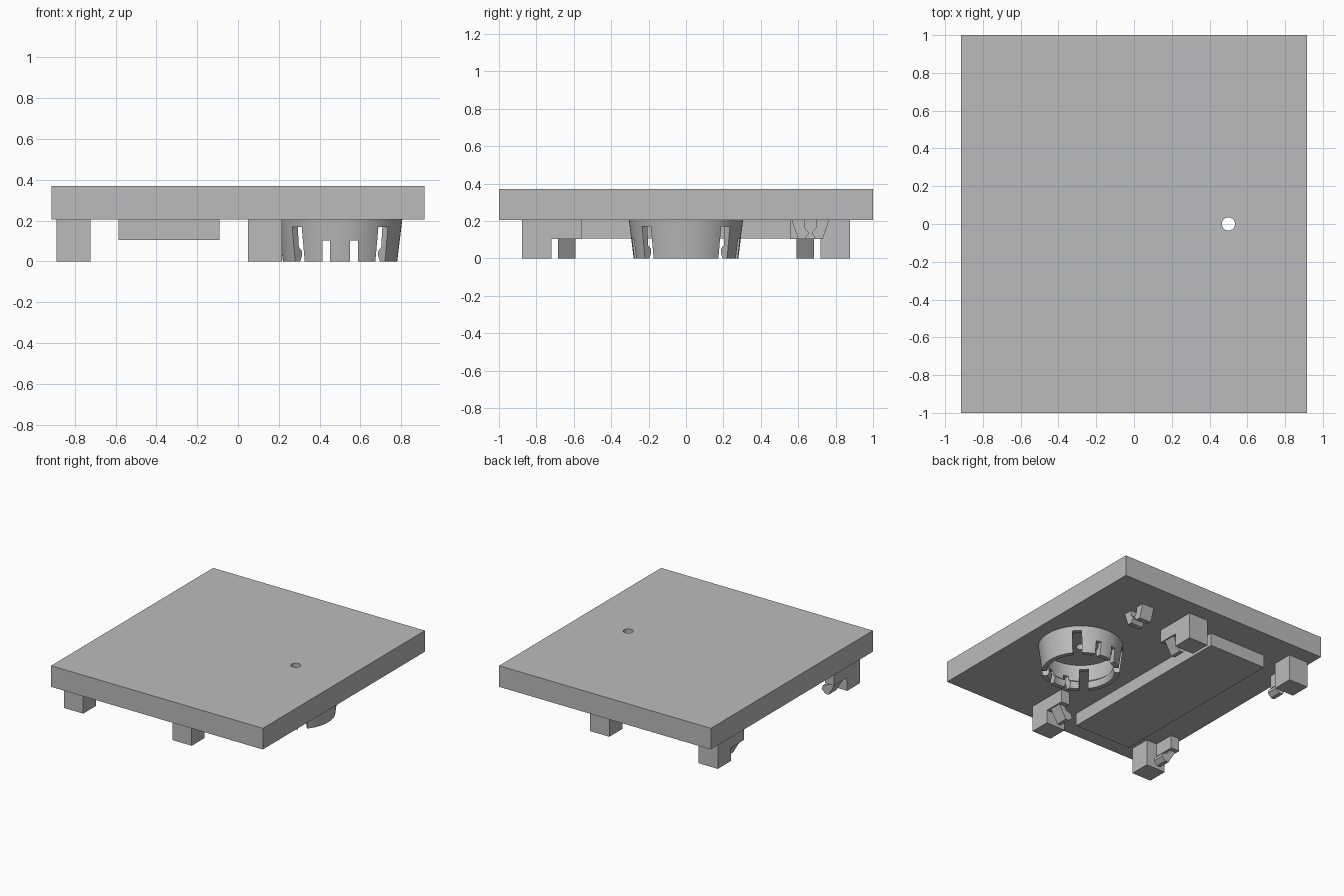
import bpy, bmesh, math
from mathutils import Matrix

if "Cube" in bpy.data.objects:
    bpy.data.objects.remove(bpy.data.objects["Cube"], do_unlink=True)

UNDER, TOP = 0.205, 0.37
RING_X = 0.5

grey = bpy.data.materials.new("plain grey")
grey.diffuse_color = (0.5, 0.5, 0.5, 1)
grey.use_nodes = True
grey.node_tree.nodes["Principled BSDF"].inputs["Base Color"].default_value = (0.5, 0.5, 0.5, 1)


def finish(name, bm):
    bmesh.ops.recalc_face_normals(bm, faces=bm.faces)
    mesh = bpy.data.meshes.new(name)
    bm.to_mesh(mesh)
    bm.free()
    obj = bpy.data.objects.new(name, mesh)
    bpy.context.collection.objects.link(obj)
    mesh.materials.append(grey)
    return obj


def add_box(bm, x, y, z, turn=None):
    """Box from three (low, high) ranges."""
    verts = bmesh.ops.create_cube(bm, size=1)["verts"]
    for v in verts:
        for i, (lo, hi) in enumerate((x, y, z)):
            v.co[i] = (lo + hi) / 2 + v.co[i] * (hi - lo)
    if turn:
        bmesh.ops.transform(bm, matrix=turn, verts=verts)


def box(name, x, y, z):
    bm = bmesh.new()
    add_box(bm, x, y, z)
    return finish(name, bm)


def extrude_profile(name, points, lo, hi, axis):
    """Extrude a (side, z) profile along the x or y axis."""
    bm = bmesh.new()
    place = (lambda p, d: (d, p[0], p[1])) if axis == "x" else (lambda p, d: (p[0], d, p[1]))
    face = bm.faces.new([bm.verts.new(place(p, lo)) for p in points])
    new = bmesh.ops.extrude_face_region(bm, geom=[face])["geom"]
    shift = (hi - lo, 0, 0) if axis == "x" else (0, hi - lo, 0)
    bmesh.ops.translate(bm, vec=shift, verts=[g for g in new if isinstance(g, bmesh.types.BMVert)])
    return finish(name, bm)


def cut(obj, cutter):
    mod = obj.modifiers.new("cut", "BOOLEAN")
    mod.operation = "DIFFERENCE"
    mod.solver = "EXACT"
    mod.object = cutter
    bpy.context.view_layer.objects.active = obj
    bpy.ops.object.modifier_apply(modifier=mod.name)
    bpy.data.objects.remove(cutter, do_unlink=True)


# Main plate with a small through hole
plate = box("plate", (-0.915, 0.915), (-1, 1), (UNDER, TOP))
bm = bmesh.new()
bmesh.ops.create_cone(bm, cap_ends=True, segments=32, radius1=0.035, radius2=0.035, depth=1,
                      matrix=Matrix.Translation((RING_X, 0, UNDER)))
cut(plate, finish("hole_cutter", bm))

# Raised pad underneath
box("pad", (-0.585, -0.09), (-0.755, 0.755), (0.105, UNDER))

# Tapered socket ring with an inner lip at its open end
profile = [(0.305, UNDER), (0.28, 0), (0.245, 0), (0.233, 0.03), (0.233, 0.05),
           (0.255, 0.07), (0.265, UNDER)]
bm = bmesh.new()
loop = [bm.verts.new((r, 0, z)) for r, z in profile]
edges = [bm.edges.new((loop[i - 1], loop[i])) for i in range(len(loop))]
bmesh.ops.spin(bm, geom=loop + edges, cent=(0, 0, 0), axis=(0, 0, 1),
               angle=math.tau, steps=64)
bmesh.ops.remove_doubles(bm, verts=bm.verts, dist=0.0005)
bmesh.ops.translate(bm, vec=(RING_X, 0, 0), verts=bm.verts)
ring = finish("socket_ring", bm)

# Tall diagonal slots, short slots at front and back
bm = bmesh.new()
for k in range(4):
    turn = Matrix.Translation((RING_X, 0, 0)) @ Matrix.Rotation(math.radians(45 + 90 * k), 4, "Z")
    add_box(bm, (0.18, 0.4), (-0.033, 0.033), (-0.1, 0.17), turn)
for sx in (-1, 1):
    for sy in (-1, 1):
        mid = RING_X + sx * 0.068
        add_box(bm, (mid - 0.019, mid + 0.019), sorted((sy * 0.18, sy * 0.4)), (-0.1, 0.103))
cut(ring, finish("slot_cutter", bm))

# Four corner brackets: post, side arm and inward leaning snap hook
for side, edge, d in (("left", 0.215, -1), ("right", -0.89, 1)):
    for end, s in (("front", -1), ("back", 1)):
        name = f"{end}_{side}_"
        inner = edge + d * 0.167
        xs = sorted((edge, inner))
        box(name + "post", xs, sorted((s * 0.718, s * 0.878)), (0, UNDER))
        box(name + "arm", sorted((edge, edge + d * 0.075)),
            sorted((s * 0.555, s * 0.718)), (0.103, UNDER))
        hook = [(0.005, 0.11), (0.055, 0.11), (0.075, 0.075), (0.12, 0.06),
                (0.13, 0.03), (0.1, 0), (0.07, 0)]
        extrude_profile(name + "hook", [(edge + d * u, z) for u, z in hook],
                        *sorted((s * 0.59, s * 0.685)), "y")

# Small two-pronged cable clip with a pinched gap
prong = [(0.1, UNDER), (0.066, 0.103), (0.03, 0.103), (0.01, 0.13),
         (0.01, 0.14), (0.03, 0.165), (0.03, UNDER)]
for name, s in (("front", -1), ("back", 1)):
    extrude_profile(f"clip_{name}_prong", [(0.665 + s * u, z) for u, z in prong],
                    0.455, 0.56, "x")

# Smooth the round wall while keeping its edges crisp
bpy.ops.object.select_all(action="DESELECT")
ring.select_set(True)
plate.select_set(True)
bpy.context.view_layer.objects.active = ring
bpy.ops.object.shade_smooth_by_angle(angle=math.radians(25))
